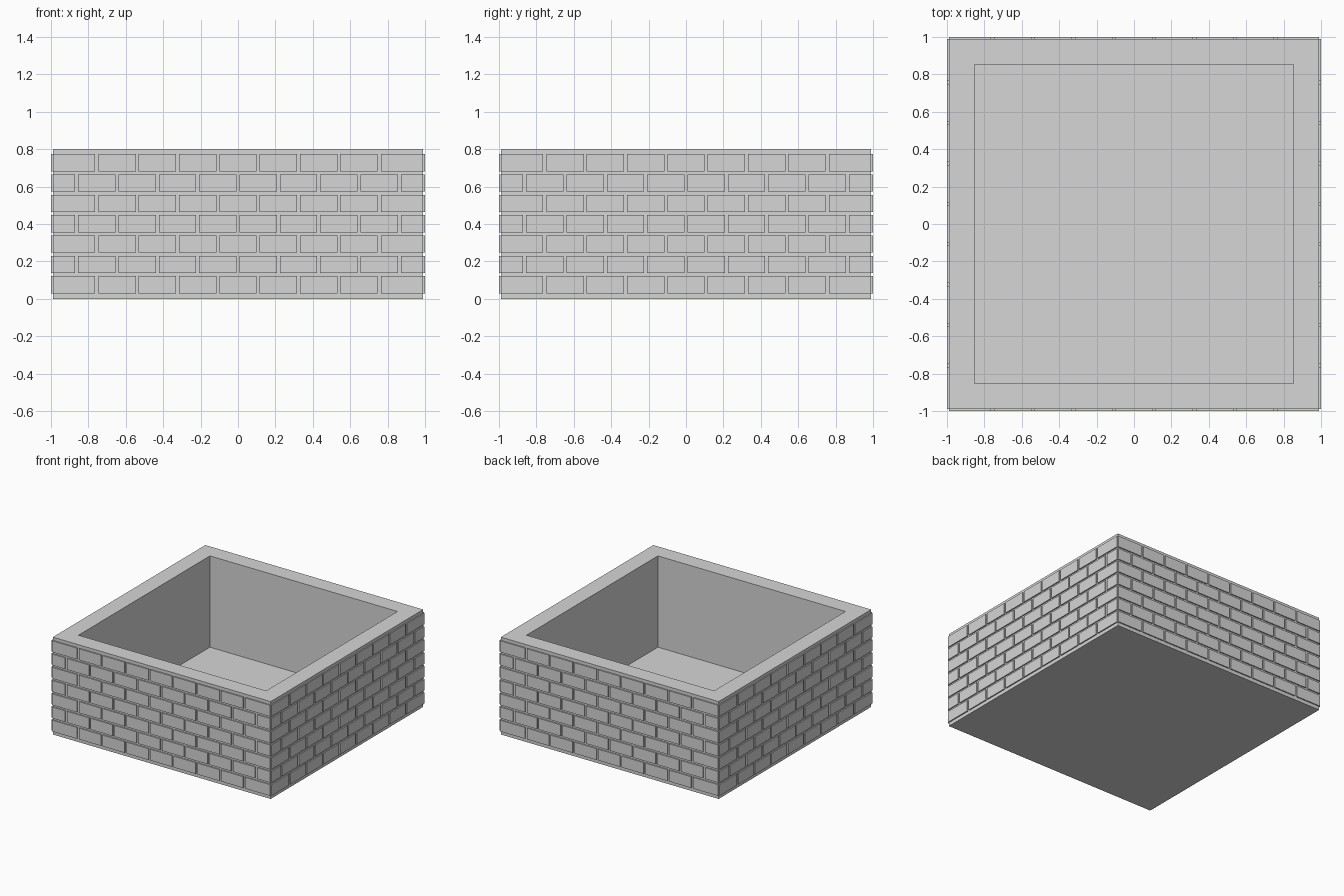
import bpy, bmesh
from mathutils import Matrix, Vector

if "Cube" in bpy.data.objects:
    bpy.data.objects.remove(bpy.data.objects["Cube"])

HEIGHT = 0.8          # overall height
CORE = 0.99           # half width of the mortar body
OUTER = 1.0           # half width at the brick faces
BACK = 0.989          # bricks are set slightly into the body
INNER = 0.853         # half width of the opening
FLOOR = 0.05          # inside floor height
ROWS, ROW_PITCH, ROW_START, BRICK_H = 7, 0.1087, 0.029, 0.0925
BRICK_PITCH, BRICK_W = 0.2155, 0.2

grey = bpy.data.materials.new("stone_grey")
grey.diffuse_color = (0.67, 0.67, 0.67, 1)
grey.use_nodes = True
grey.node_tree.nodes["Principled BSDF"].inputs["Base Color"].default_value = grey.diffuse_color


def make_object(name, bm):
    bmesh.ops.recalc_face_normals(bm, faces=bm.faces)
    mesh = bpy.data.meshes.new(name)
    bm.to_mesh(mesh)
    bm.free()
    mesh.materials.append(grey)
    obj = bpy.data.objects.new(name, mesh)
    bpy.context.collection.objects.link(obj)
    return obj


def brick(bm, a, b, z0, z1, turn):
    """Box on the front wall from x = a to b, turned by quarter turns."""
    size = Matrix.Diagonal((b - a, OUTER - BACK, z1 - z0, 1))
    place = Matrix.Translation(((a + b) / 2, -(OUTER + BACK) / 2, (z0 + z1) / 2))
    spin = Matrix.Rotation(turn * 1.5707963267948966, 4, 'Z')
    bmesh.ops.create_cube(bm, size=1, matrix=spin @ place @ size)


# Square mortar body with a recessed opening
bm = bmesh.new()
bmesh.ops.create_cube(bm, size=1, matrix=Matrix.Translation((0, 0, HEIGHT / 2))
                      @ Matrix.Diagonal((2 * CORE, 2 * CORE, HEIGHT, 1)))
top = max(bm.faces, key=lambda f: f.calc_center_median().z)
rim = bmesh.ops.extrude_discrete_faces(bm, faces=[top])["faces"][0]
for v in rim.verts:
    v.co = Vector((v.co.x * INNER / CORE, v.co.y * INNER / CORE, HEIGHT))
well = bmesh.ops.extrude_discrete_faces(bm, faces=[rim])["faces"][0]
for v in well.verts:
    v.co.z = FLOOR
make_object("planter_body", bm)

# Brick courses in running bond; end bricks stop at the body's corners
for row in range(ROWS):
    bm = bmesh.new()
    z0 = ROW_START + row * ROW_PITCH
    z1 = z0 + BRICK_H
    if row % 2 == 0:
        centres = [k * BRICK_PITCH for k in range(-3, 4)]
    else:
        centres = [(k + 0.5) * BRICK_PITCH for k in range(-4, 4)]
    end = centres[-1] + BRICK_PITCH - BRICK_W / 2 + 0.003
    for side in range(4):
        for c in centres:
            brick(bm, c - BRICK_W / 2, c + BRICK_W / 2, z0, z1, side)
        brick(bm, end, CORE, z0, z1, side)
        brick(bm, -CORE, -end, z0, z1, side)
    make_object(f"brick_course_{row + 1}", bm)
